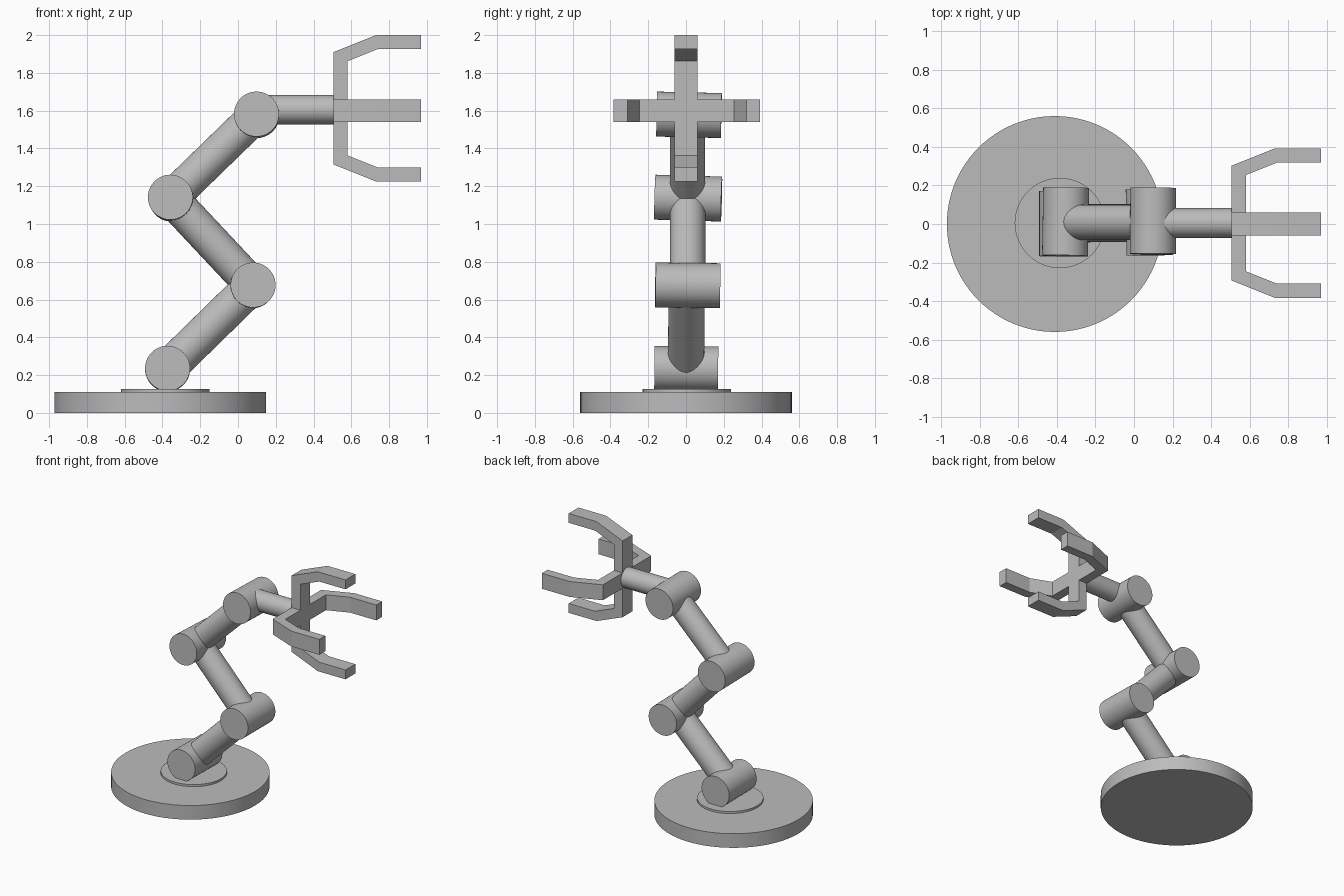
import bpy
import bmesh
from mathutils import Vector, Matrix

cube = bpy.data.objects.get("Cube")
if cube:
    bpy.data.objects.remove(cube, do_unlink=True)

grey = bpy.data.materials.new("plain_grey")
grey.use_nodes = True
grey.diffuse_color = (0.5, 0.5, 0.5, 1)
grey.node_tree.nodes["Principled BSDF"].inputs["Base Color"].default_value = grey.diffuse_color


def finish(name, bm, smooth=False):
    bmesh.ops.recalc_face_normals(bm, faces=bm.faces)
    mesh = bpy.data.meshes.new(name)
    bm.to_mesh(mesh)
    bm.free()
    mesh.materials.append(grey)
    obj = bpy.data.objects.new(name, mesh)
    bpy.context.collection.objects.link(obj)
    if smooth:
        bpy.ops.object.select_all(action='DESELECT')
        obj.select_set(True)
        bpy.context.view_layer.objects.active = obj
        bpy.ops.object.shade_smooth_by_angle()
    return obj


def rod(name, start, end, radius, segments=64):
    """Capped cylinder between two points."""
    start, end = Vector(start), Vector(end)
    axis = end - start
    place = Matrix.Translation((start + end) / 2) @ axis.to_track_quat('Z', 'Y').to_matrix().to_4x4()
    bm = bmesh.new()
    bmesh.ops.create_cone(bm, cap_ends=True, segments=segments, radius1=radius,
                          radius2=radius, depth=axis.length, matrix=place)
    return finish(name, bm, True)


# Base disc and turntable
rod("base", (-0.411, 0, 0), (-0.411, 0, 0.11), 0.56, 96)
rod("turntable", (-0.385, 0.005, 0.1), (-0.385, 0.005, 0.126), 0.234)

# Joint barrels, very slightly skewed: front end, back end
joints = {
    "base_joint": ((-0.373, -0.167, 0.236), (-0.373, 0.17, 0.232)),
    "lower_joint": ((0.08, -0.162, 0.677), (0.076, 0.18, 0.673)),
    "middle_joint": ((-0.358, -0.165, 1.142), (-0.352, 0.188, 1.132)),
    "wrist_joint": ((0.098, -0.155, 1.582), (0.1, 0.187, 1.574)),
}
for name, (front, back) in joints.items():
    rod(name, front, back, 0.119)

# Arm links run from joint to joint
rod("lower_link", (-0.373, 0, 0.234), (0.078, 0.004, 0.675), 0.096)
rod("middle_link", (0.078, 0.01, 0.675), (-0.355, 0.01, 1.137), 0.094)
rod("upper_link", (-0.355, 0.008, 1.137), (0.099, 0.008, 1.578), 0.092)
rod("wrist_link", (0.099, 0.005, 1.605), (0.51, 0.005, 1.605), 0.077)

# Claw: square hub with four bent fingers around it
HUB_Z, HALF = 1.6, 0.06
X0, X1, TIP = 0.505, 0.58, 0.97

bm = bmesh.new()
bmesh.ops.create_cube(bm, size=1, matrix=Matrix.Translation(((X0 + X1) / 2, 0, HUB_Z))
                      @ Matrix.Diagonal((X1 - X0, 2 * HALF, 2 * HALF, 1)))
finish("claw_hub", bm)


def finger(name, out, reach):
    """Bent finger profile pushed out from the hub and extruded sideways."""
    out = Vector(out)
    side = out.cross(Vector((1, 0, 0)))
    profile = [(X0, HALF), (X0, reach - 0.09), (0.73, reach), (TIP, reach),
               (TIP, reach - 0.073), (0.743, reach - 0.073), (X1, reach - 0.138), (X1, HALF)]
    hub = Vector((0, 0, HUB_Z))
    bm = bmesh.new()
    face = bm.faces.new([bm.verts.new(hub + Vector((x, 0, 0)) + out * d - side * HALF)
                         for x, d in profile])
    new = bmesh.ops.extrude_face_region(bm, geom=[face])["geom"]
    bmesh.ops.translate(bm, vec=side * 2 * HALF,
                        verts=[v for v in new if isinstance(v, bmesh.types.BMVert)])
    finish(name, bm)


finger("upper_finger", (0, 0, 1), 0.4)
finger("lower_finger", (0, 0, -1), 0.375)
finger("left_finger", (0, 1, 0), 0.392)
finger("right_finger", (0, -1, 0), 0.383)
